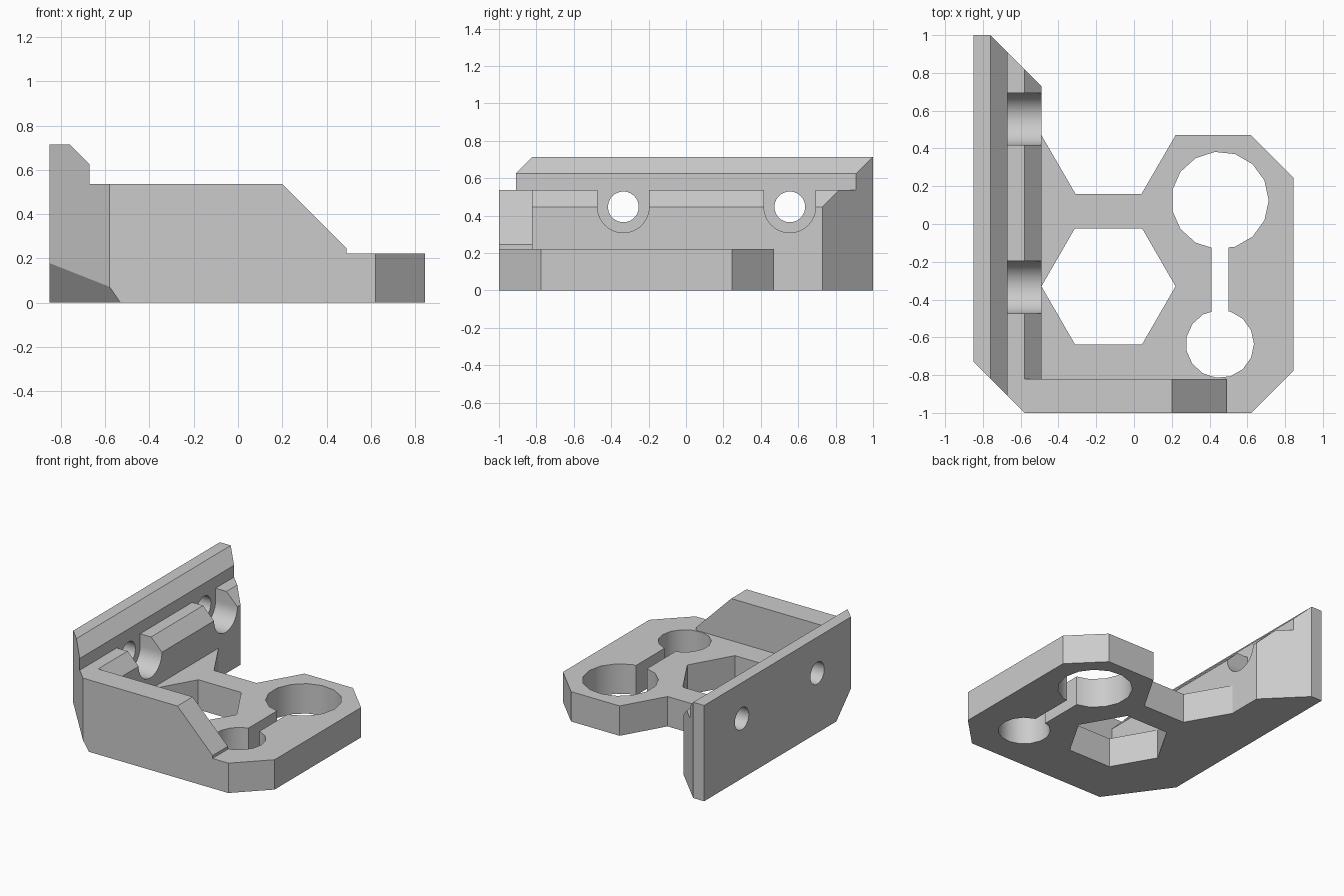
import bpy, bmesh, math
from mathutils import Vector

cube = bpy.data.objects.get("Cube")
if cube:
    bpy.data.objects.remove(cube, do_unlink=True)

grey = bpy.data.materials.new("light grey plastic")
grey.use_nodes = True
colour = (0.6, 0.6, 0.6, 1)
grey.diffuse_color = colour
grey.node_tree.nodes["Principled BSDF"].inputs["Base Color"].default_value = colour

AXES = {
    "x": lambda a, b, t: (t, a, b),
    "y": lambda a, b, t: (a, t, b),
    "z": lambda a, b, t: (a, b, t),
}


def prism(name, points, axis, start, end):
    """Extrude a closed profile along an axis."""
    bm = bmesh.new()
    place = AXES[axis]
    face = bm.faces.new([bm.verts.new(place(a, b, start)) for a, b in points])
    grown = bmesh.ops.extrude_face_region(bm, geom=[face])["geom"]
    shift = Vector(place(0, 0, end - start))
    bmesh.ops.translate(bm, vec=shift, verts=[v for v in grown if isinstance(v, bmesh.types.BMVert)])
    bmesh.ops.recalc_face_normals(bm, faces=bm.faces)
    mesh = bpy.data.meshes.new(name)
    bm.to_mesh(mesh)
    bm.free()
    mesh.materials.append(grey)
    obj = bpy.data.objects.new(name, mesh)
    bpy.context.collection.objects.link(obj)
    return obj


def ring(cx, cy, radius, sides):
    turn = 2 * math.pi / sides
    return [(cx + radius * math.cos(i * turn), cy + radius * math.sin(i * turn)) for i in range(sides)]


def rect(x0, y0, x1, y1):
    return [(x0, y0), (x1, y0), (x1, y1), (x0, y1)]


def combine(body, other, operation):
    """Apply one boolean and discard the helper."""
    other.hide_render = True
    mod = body.modifiers.new("combine", "BOOLEAN")
    mod.operation, mod.solver, mod.object = operation, "EXACT", other
    graph = bpy.context.evaluated_depsgraph_get()
    mesh = bpy.data.meshes.new_from_object(body.evaluated_get(graph))
    body.modifiers.clear()
    body.data = mesh
    bpy.data.objects.remove(other, do_unlink=True)


def slice_off(obj, point, normal):
    """Remove everything on the normal side of a plane and cap the cut."""
    bm = bmesh.new()
    bm.from_mesh(obj.data)
    bmesh.ops.bisect_plane(bm, geom=bm.verts[:] + bm.edges[:] + bm.faces[:], dist=1e-5,
                           plane_co=point, plane_no=Vector(normal).normalized(), clear_outer=True)
    bmesh.ops.holes_fill(bm, edges=[e for e in bm.edges if e.is_boundary], sides=0)
    bmesh.ops.recalc_face_normals(bm, faces=bm.faces)
    bm.to_mesh(obj.data)
    bm.free()


# Upright wall with stepped, bevelled top and a bevelled back end
wall = prism("mounting_bracket", [(-.85, 0), (-.85, .715), (-.76, .715), (-.67, .625), (-.67, .537),
                                  (-.58, .537), (-.49, .447), (-.49, 0)], "y", -1, 1)
slice_off(wall, (-.76, 1, 0), (1, 1, 0))

# Front rib sloping down to the plate
rib = prism("front_rib", [(-.85, 0), (-.85, .537), (.2, .537), (.49, .245), (.49, 0)], "y", -1, -.82)
combine(wall, rib, "UNION")

# Base plate
plate = prism("base_plate", [(-.7, -1), (.62, -1), (.845, -.775), (.845, .245), (.62, .47), (.22, .47),
                             (.04, .16), (-.31, .16), (-.519, .52), (-.7, .52)], "z", 0, .223)
combine(wall, plate, "UNION")

# Corner bevels at the front end of the wall
slice_off(wall, (-.85, -.73, 0), (-1, -1, 0))
slice_off(wall, (-.85, -.56, 0), (-.44, -.32, -.305))

# Openings through the plate: hexagon, two round holes and a joining slot
for opening in (ring(-.135, -.33, .355, 6), ring(.455, .125, .258, 15),
                ring(.455, -.635, .18, 15), rect(.41, -.55, .5, 0)):
    combine(wall, prism("opening", opening, "z", -.1, .4), "DIFFERENCE")

# Screw holes with open-topped recesses for the heads
for y in (-.335, .555):
    arc = [(y + .138 * math.cos(math.pi * (1 + i / 24)), .447 + .138 * math.sin(math.pi * (1 + i / 24)))
           for i in range(25)]
    recess = arc + [(y + .138, .6), (y - .138, .6)]
    combine(wall, prism("recess", recess, "x", -.67, -.4), "DIFFERENCE")
    combine(wall, prism("screw_hole", ring(y, .447, .082, 40), "x", -1, -.6), "DIFFERENCE")

# Tidy coplanar faces and shade
bm = bmesh.new()
bm.from_mesh(wall.data)
bmesh.ops.remove_doubles(bm, verts=bm.verts, dist=1e-4)
bmesh.ops.dissolve_limit(bm, angle_limit=math.radians(.5), verts=bm.verts, edges=bm.edges)
bm.to_mesh(wall.data)
bm.free()
bpy.ops.object.select_all(action="DESELECT")
wall.select_set(True)
bpy.context.view_layer.objects.active = wall
bpy.ops.object.shade_smooth_by_angle(angle=math.radians(30))
